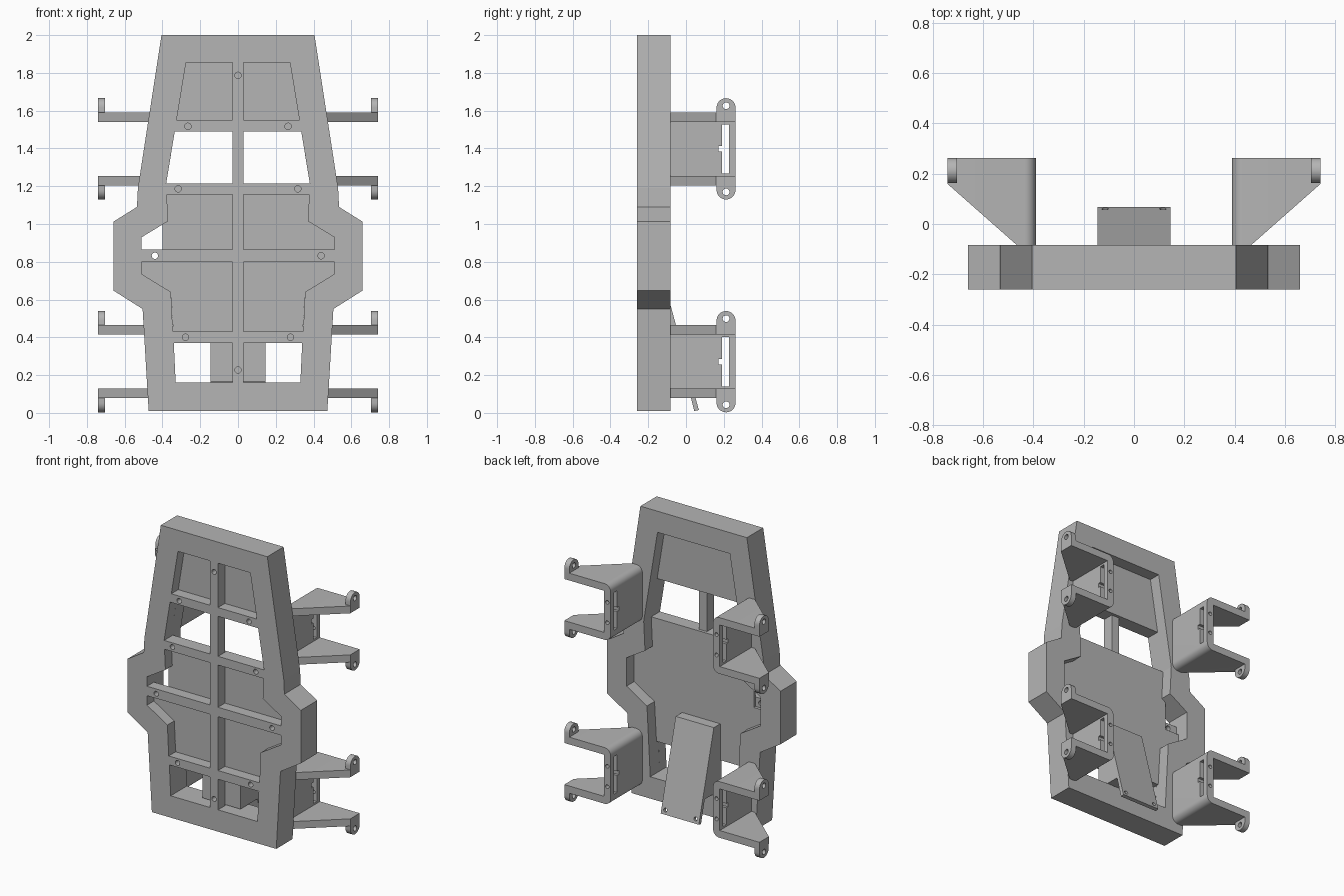
import bpy, bmesh, math
from mathutils import Vector

if "Cube" in bpy.data.objects:
    bpy.data.objects.remove(bpy.data.objects["Cube"])

grey = bpy.data.materials.new("plain grey")
grey.diffuse_color = (0.46, 0.46, 0.46, 1)
grey.use_nodes = True
grey.node_tree.nodes["Principled BSDF"].inputs["Base Color"].default_value = grey.diffuse_color


def add(name, bm):
    bmesh.ops.remove_doubles(bm, verts=bm.verts, dist=1e-5)
    bmesh.ops.recalc_face_normals(bm, faces=bm.faces)
    me = bpy.data.meshes.new(name)
    bm.to_mesh(me)
    bm.free()
    me.materials.append(grey)
    ob = bpy.data.objects.new(name, me)
    bpy.context.collection.objects.link(ob)
    return ob


def slab(loops, plane, lo, hi):
    """Extrude an outline (first loop) with holes (other loops) from lo to hi."""
    put = {"xz": lambda a, b, c: (a, c, b), "yz": lambda a, b, c: (c, a, b)}[plane]
    bm = bmesh.new()
    edges = []
    for loop in loops:
        vs = [bm.verts.new(put(a, b, lo)) for a, b in loop]
        edges += [bm.edges.new((vs[i - 1], vs[i])) for i in range(len(vs))]
    bmesh.ops.triangle_fill(bm, use_beauty=True, edges=edges)
    out = bmesh.ops.extrude_face_region(bm, geom=bm.faces[:])
    moved = [g for g in out["geom"] if isinstance(g, bmesh.types.BMVert)]
    bmesh.ops.translate(bm, verts=moved, vec=Vector(put(0, 0, hi - lo)))
    return bm


def arc(cx, cz, r, a0, a1, n):
    return [(cx + r * math.cos(math.radians(a0 + (a1 - a0) * i / n)),
             cz + r * math.sin(math.radians(a0 + (a1 - a0) * i / n))) for i in range(n + 1)]


def circle(cx, cz, r):
    return arc(cx, cz, r, 0, 360, 20)[:-1]


def flip(pts):
    return [(-x, z) for x, z in reversed(pts)]


def both(half):
    return half + flip(half)


def cut(ob, cutters):
    for c in cutters:
        m = ob.modifiers.new("cut", 'BOOLEAN')
        m.object, m.operation, m.solver = c, 'DIFFERENCE', 'EXACT'
        c.hide_render = True
    dg = bpy.context.evaluated_depsgraph_get()
    me = bpy.data.meshes.new_from_object(ob.evaluated_get(dg))
    ob.modifiers.clear()
    ob.data = me
    for c in cutters:
        bpy.data.objects.remove(c)


def cylinder(name, r, start, direction, length):
    bm = bmesh.new()
    d = Vector(direction).normalized()
    bmesh.ops.create_cone(bm, cap_ends=True, segments=20, radius1=r, radius2=r, depth=length)
    bm.transform(d.to_track_quat('Z', 'Y').to_matrix().to_4x4())
    bmesh.ops.translate(bm, verts=bm.verts, vec=Vector(start) + d * length / 2)
    return add(name, bm)


# main frame: outline, inner opening and lattice windows
FRONT, MID, BACK = -0.26, -0.185, -0.083
outer = both([(0.405, 2.0), (0.53, 1.19), (0.535, 1.09), (0.66, 1.012),
              (0.66, 0.648), (0.505, 0.55), (0.473, 0.01)])
inner = both([(0.275, 1.855), (0.38, 1.215), (0.37, 1.015), (0.51, 0.93),
              (0.51, 0.735), (0.355, 0.64), (0.33, 0.16)])
b = 0.03
windows = [
    [(b, 1.855), (0.275, 1.855), (0.325, 1.55), (b, 1.55)],
    [(b, 1.49), (0.335, 1.49), (0.38, 1.215), (b, 1.215)],
    [(b, 1.155), (0.377, 1.155), (0.37, 1.015), (0.51, 0.93), (0.51, 0.865), (b, 0.865)],
    [(b, 0.80), (0.51, 0.80), (0.51, 0.735), (0.355, 0.64), (0.345, 0.43), (b, 0.43)],
    [(b, 0.37), (0.34, 0.37), (0.33, 0.16), (b, 0.16)],
]
screw_holes = [circle(s * x, z, 0.017) for x, z in
               [(0.265, 1.517), (0.317, 1.186), (0.44, 0.832), (0.278, 0.4)] for s in (1, -1)]
screw_holes += [circle(0, z, 0.017) for z in (1.787, 0.227)]
add("frame_front_lattice", slab([outer] + windows + [flip(w) for w in windows] + screw_holes,
                                "xz", FRONT, MID))
add("frame_back_rim", slab([outer, inner], "xz", MID, BACK))

# recessed panels, the middle one notched on one side
add("top_panel", slab([both([(0.275, 1.855), (0.335, 1.49)])], "xz", MID, MID + 0.02))
right = [(0.38, 1.215), (0.37, 1.015), (0.51, 0.93), (0.51, 0.735), (0.355, 0.64), (0.34, 0.37)]
left = [(-0.34, 0.37), (-0.355, 0.64), (-0.51, 0.735), (-0.51, 0.80), (-0.40, 0.80),
        (-0.40, 0.997), (-0.37, 1.015), (-0.38, 1.215)]
add("middle_panel", slab([right + left], "xz", MID, MID + 0.02))

# slanted wedge at the lower back with two holes in its lip
wedge = add("rear_wedge", slab([[(-0.18, 0.62), (-0.095, 0.62), (0.068, 0.015), (0.044, 0.01),
                                 (0.004, 0.165), (-0.18, 0.165)]], "yz", -0.145, 0.145))
cut(wedge, [cylinder("hole_cutter", 0.013, (s * 0.115, -0.03, 0.02), (0, 1, 0.265), 0.2)
            for s in (1, -1)])

# C-shaped bracket, centred on z = 0, on the +x side
H, T, R, X0, X1 = 0.193, 0.05, 0.045, 0.39, 0.742
profile = ([(X1, H)] + arc(X0 + R, H - R, R, 90, 180, 8) + arc(X0 + R, -H + R, R, 180, 270, 8)
           + [(X1, -H), (X1, -H + T), (X0 + T, -H + T), (X0 + T, H - T), (X1, H - T)])
bm = slab([profile], "xz", BACK, 0.262)
res = bmesh.ops.bisect_plane(bm, geom=bm.verts[:] + bm.edges[:] + bm.faces[:],
                             plane_co=(X1, 0.16, 0), plane_no=(0.24, -0.272, 0), clear_outer=True)
bmesh.ops.triangle_fill(bm, use_beauty=True,
                        edges=[e for e in res["geom_cut"] if isinstance(e, bmesh.types.BMEdge)])
bracket = add("bracket", bm)
slot = [(0.19, -0.13), (0.227, -0.13), (0.227, 0.13), (0.19, 0.13),
        (0.19, 0.015), (0.172, 0.015), (0.172, -0.015), (0.19, -0.015)]
cut(bracket, [add("slot_cutter", slab([slot], "yz", 0.35, 0.5))])
cut(bracket, [cylinder("hole_cutter", 0.013, (X0 + T / 2, 0.20, z), (0, 1, 0), 0.1)
              for z in (0.07, -0.07)])

# hinge ear above the bracket arm
ear_c = 0.218
ear_pts = [(0.162, H - 0.02), (0.262, H - 0.02)] + arc(0.212, ear_c, 0.05, 0, 180, 16)
ear = add("hinge_ear", slab([ear_pts, circle(0.212, ear_c + 0.01, 0.018)], "yz", 0.704, X1))


def copy(src, name, sx, sz, z):
    bm = bmesh.new()
    bm.from_mesh(src.data)
    for v in bm.verts:
        v.co = (v.co.x * sx, v.co.y, v.co.z * sz + z)
    return add(name, bm)


# four brackets, each with an upper and a lower ear
parts = []
for level, z in (("upper", 1.398), ("lower", 0.271)):
    for side, sx in (("right", 1), ("left", -1)):
        parts.append(copy(bracket, f"{level}_{side}_bracket", sx, 1, z))
        for end, sz in (("top", 1), ("bottom", -1)):
            parts.append(copy(ear, f"{level}_{side}_{end}_ear", sx, sz, z))
bpy.data.objects.remove(bracket)
bpy.data.objects.remove(ear)

# smooth the rounded corners only
bpy.ops.object.select_all(action='DESELECT')
for ob in parts:
    ob.select_set(True)
bpy.context.view_layer.objects.active = parts[0]
bpy.ops.object.shade_smooth_by_angle(angle=math.radians(30))
